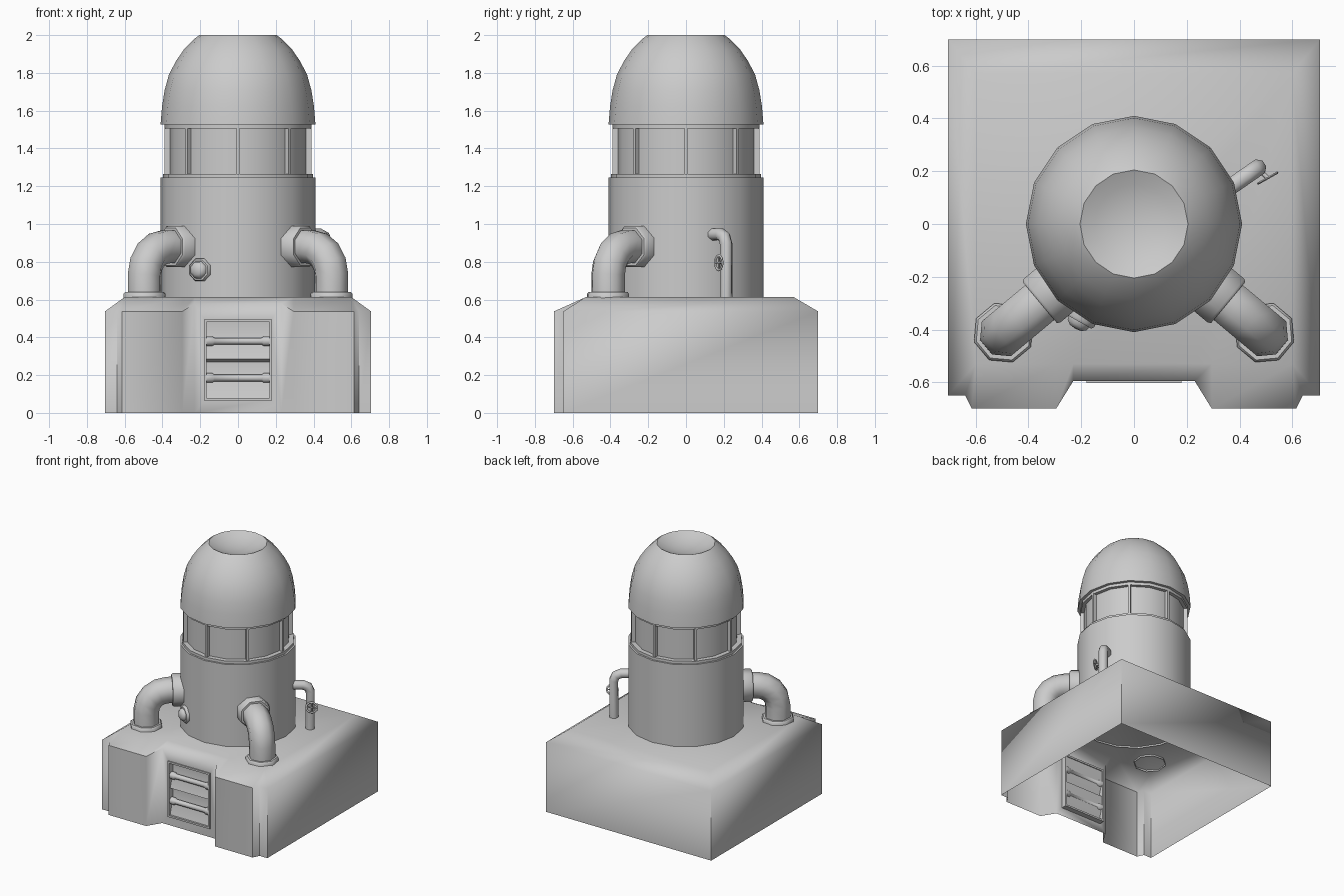
import bpy, bmesh, math
from mathutils import Vector, Matrix

if "Cube" in bpy.data.objects:
    bpy.data.objects.remove(bpy.data.objects["Cube"])

grey = bpy.data.materials.new("plain_grey")
grey.diffuse_color = (0.6, 0.6, 0.6, 1)
grey.use_nodes = True
grey.node_tree.nodes["Principled BSDF"].inputs["Base Color"].default_value = grey.diffuse_color


def finish(name, bm, angle=40):
    """Clean up, smooth below the angle, and link the object."""
    bmesh.ops.remove_doubles(bm, verts=bm.verts[:], dist=0.0005)
    bmesh.ops.recalc_face_normals(bm, faces=bm.faces[:])
    for f in bm.faces:
        f.smooth = True
    for e in bm.edges:
        if len(e.link_faces) == 2:
            e.smooth = e.calc_face_angle(0) < math.radians(angle)
    me = bpy.data.meshes.new(name)
    bm.to_mesh(me)
    bm.free()
    me.materials.append(grey)
    ob = bpy.data.objects.new(name, me)
    bpy.context.collection.objects.link(ob)
    return ob


def skin(bm, rings, closed=True):
    """Join successive rings of points with quads."""
    rows = [[bm.verts.new(p) for p in r] for r in rings]
    n = len(rows[0])
    for a, b in zip(rows, rows[1:]):
        for i in range(n if closed else n - 1):
            j = (i + 1) % n
            bm.faces.new((a[i], a[j], b[j], b[i]))
    return rows


def lathe(name, profile, sides=16, angle=35):
    bm = bmesh.new()
    skin(bm, [[(r * math.cos(k * math.tau / sides), r * math.sin(k * math.tau / sides), z)
               for k in range(sides)] for r, z in profile])
    return finish(name, bm, angle)


def sweep(name, pts, radii, normal, sides=8, angle=50):
    """Tube along a planar path; normal is perpendicular to the path plane."""
    pts = [Vector(p) for p in pts]
    n = Vector(normal).normalized()
    rings = []
    for i, p in enumerate(pts):
        t = Vector()
        if i:
            t += (p - pts[i - 1]).normalized()
        if i < len(pts) - 1:
            t += (pts[i + 1] - p).normalized()
        t.normalize()
        b = n.cross(t)
        rings.append([p + radii[i] * (n * math.cos(a) + b * math.sin(a))
                      for a in ((k + 0.5) * math.tau / sides for k in range(sides))])
    bm = bmesh.new()
    skin(bm, rings)
    return finish(name, bm, angle)


def box(name, size, loc, rot=0):
    bm = bmesh.new()
    m = Matrix.Rotation(rot, 4, 'Z') @ Matrix.Translation(loc) @ Matrix.Diagonal((*size, 1))
    bmesh.ops.create_cube(bm, size=1, matrix=m)
    return finish(name, bm)


# Base shell: open below, notched front, sloped shoulders, hole for the vent
half = [(0.23, -0.595, 0.578), (0.295, -0.70, 0.537), (0.615, -0.70, 0.537),
        (0.64, -0.65, 0.537), (0.705, -0.65, 0.537), (0.705, 0.70, 0.537)]
loop = half + [(-x, y, z) for x, y, z in reversed(half)]
bm = bmesh.new()
rows = skin(bm, [[(x, y, 0) for x, y, z in loop], loop,
                 [(max(-0.6, min(0.6, x)), max(-0.53, min(0.57, y)), 0.613)
                  for x, y, z in loop]], closed=False)
bm.faces.new((rows[1][-1], rows[1][0], rows[2][0], rows[2][-1]))
top = [rows[2][i] for i in (0, 1, 2, 5, 6, 9, 10, 11)]
bm.faces.new(top)
skin(bm, [[(-0.23, -0.595, 0), (0.23, -0.595, 0), (0.23, -0.595, 0.578), (-0.23, -0.595, 0.578)],
          [(-0.175, -0.595, 0.07), (0.175, -0.595, 0.07),
           (0.175, -0.595, 0.49), (-0.175, -0.595, 0.49)]])
finish("base", bm, 62)

# Vent: frame, slanted slats and two bars with thick ends
for s in (-1, 1):
    box("vent_frame_side", (0.014, 0.05, 0.43), (s * 0.173, -0.578, 0.28))
    box("vent_frame_edge", (0.36, 0.05, 0.014), (0, -0.578, 0.28 + s * 0.208))
slats = [(-0.56, 0.485), (-0.555, 0.40), (-0.59, 0.285), (-0.555, 0.27),
         (-0.555, 0.20), (-0.59, 0.08)]
bm = bmesh.new()
skin(bm, [[(x, y, z) for y, z in slats] for x in (-0.17, 0.17)], closed=False)
finish("vent_slats", bm, 30)
for z in (0.38, 0.185):
    xs = [-0.168, -0.168, -0.135, -0.125, 0.125, 0.135, 0.168, 0.168]
    sweep("vent_bar", [(x, -0.575, z) for x in xs],
          [0, 0.027, 0.027, 0.019, 0.019, 0.027, 0.027, 0], (0, 0, 1))

# Main body with ledge and recessed lantern wall
lathe("body", [(0.41, 0.60), (0.41, 1.245), (0.397, 1.245), (0.397, 1.265),
               (0.362, 1.265), (0.362, 1.51)])

# Posts around the lantern
for k in range(8):
    box("lantern_post", (0.03, 0.018, 0.25), (0.373, 0, 1.387), k * math.pi / 4)

# Dome with dished top
lathe("dome", [(0.35, 1.505), (0.388, 1.505), (0.388, 1.527), (0.41, 1.527), (0.402, 1.625),
               (0.388, 1.71), (0.366, 1.79), (0.33, 1.86), (0.286, 1.925), (0.225, 1.985),
               (0.205, 2.0), (0.15, 1.975), (0.08, 1.957), (0, 1.95)], 16, 50)

# Two large elbow pipes with flanges at both ends
R, far, high = 0.15, 0.644, 0.88
for s in (-1, 1):
    d = Vector((s * 0.768, -0.64, 0)).normalized()
    arc = [(far - R + R * math.sin(a), high - R + R * math.cos(a))
           for a in (i * math.pi / 8 for i in range(5))]
    path = [(0.36, high), (0.455, high), (0.465, high), (0.465, high)] + arc + \
           [(far, 0.64), (far, 0.64), (far, 0.63), (far, 0.60)]
    rad = [0.117, 0.117, 0.108, 0.093] + [0.093] * 5 + [0.093, 0.108, 0.117, 0.117]
    sweep("elbow_pipe", [d * r + Vector((0, 0, z)) for r, z in path], rad, (-d.y, d.x, 0))

# Round plug on the front of the body
d = Vector((-0.49, -0.87, 0)).normalized()
sweep("plug", [d * r + Vector((0, 0, 0.757)) for r in (0.37, 0.415, 0.425, 0.425, 0.44, 0.452, 0.455)],
      [0.065, 0.065, 0.058, 0.048, 0.044, 0.026, 0], (-d.y, d.x, 0))

# Thin bent pipe at the right rear
end = Vector((0.468, 0.212, 0))
d = Vector((0.82, 0.57, 0)).normalized()
path = [(-0.17, 0.945), (-0.05, 0.945), (-0.015, 0.93), (0, 0.895), (0, 0.60)]
sweep("thin_pipe", [end + d * r + Vector((0, 0, z)) for r, z in path],
      [0.034] * 5, (-d.y, d.x, 0))

# Hand wheel, spokes and stem on the thin pipe
hub = Vector((0.507, 0.174, 0.795))
u, up = Vector((0.87, 0.49, 0)).normalized(), Vector((0, 0, 1))
ax = u.cross(up)
bm = bmesh.new()
rings = []
for k in range(13):
    a = k * math.tau / 12
    o = u * math.cos(a) + up * math.sin(a)
    rings.append([hub + o * (0.039 + 0.007 * math.cos(b)) + ax * 0.005 * math.sin(b)
                  for b in (j * math.tau / 6 for j in range(6))])
skin(bm, rings)
finish("hand_wheel", bm, 70)
for o in (u, up):
    sweep("wheel_spoke", [hub - o * 0.038, hub + o * 0.038], [0.005, 0.005], ax, 6, 70)
sweep("wheel_stem", [end + up * 0.795, hub, hub], [0.009, 0.009, 0], up, 6, 70)
